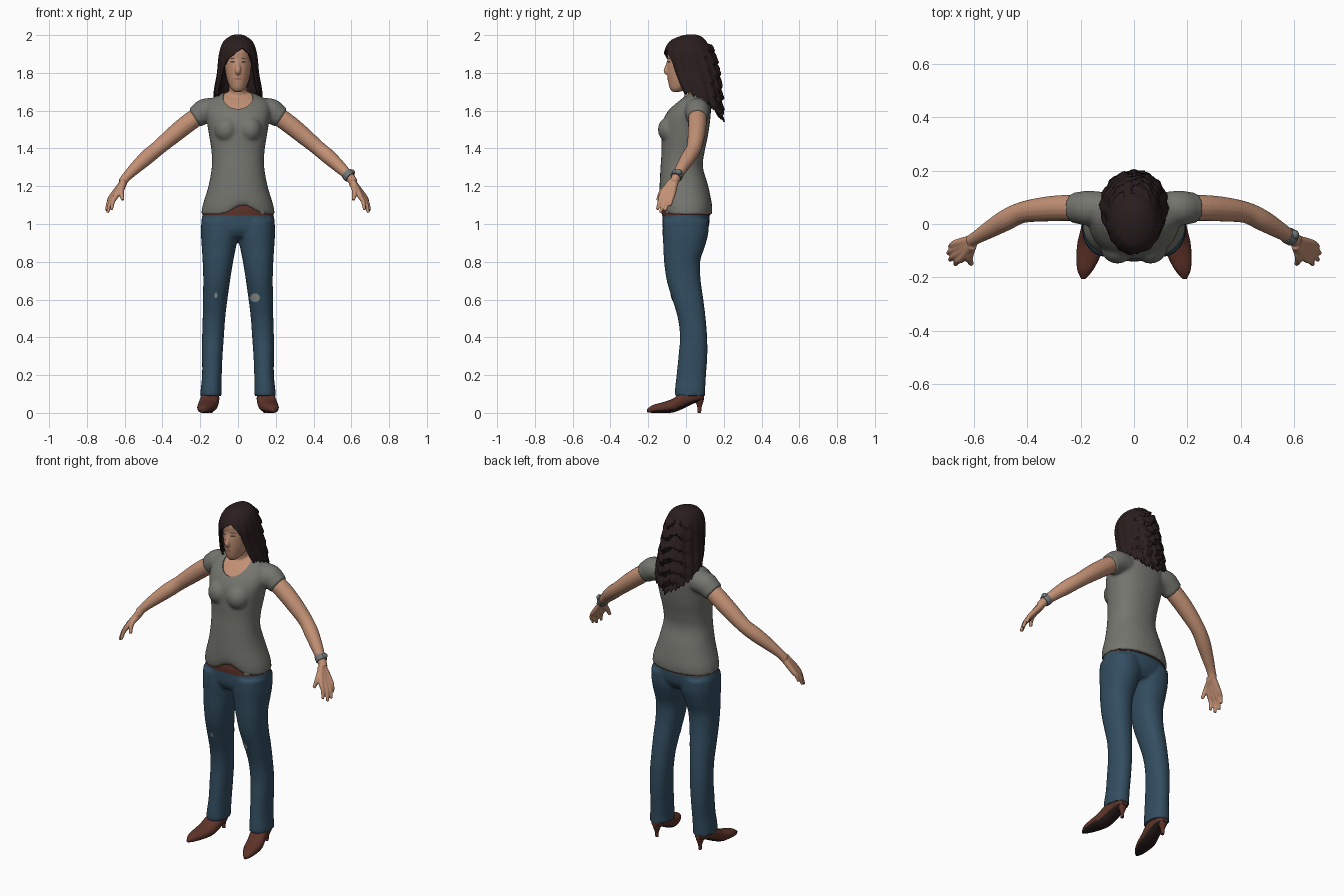
import bpy, bmesh, math
from mathutils import Vector
from mathutils.bvhtree import BVHTree

if "Cube" in bpy.data.objects:
    bpy.data.objects.remove(bpy.data.objects["Cube"])

COLOURS = {
    "skin": (0.54, 0.28, 0.175), "shirt_grey": (0.18, 0.18, 0.16), "denim": (0.033, 0.075, 0.118),
    "hair_brown": (0.024, 0.013, 0.013), "leather": (0.11, 0.033, 0.022), "sole_dark": (0.02, 0.012, 0.01),
    "metal_grey": (0.16, 0.18, 0.18), "worn_patch": (0.3, 0.31, 0.31), "lips": (0.42, 0.16, 0.11),
    "eye_dark": (0.09, 0.06, 0.05)}
MATS = {}
for key, rgb in COLOURS.items():
    MATS[key] = bpy.data.materials.new(key)
    MATS[key].diffuse_color = (*rgb, 1)


def spline(rows, steps=5):
    """Catmull-Rom interpolation through rows of numbers."""
    out = []
    for i in range(len(rows) - 1):
        a, b, c, d = rows[max(i - 1, 0)], rows[i], rows[i + 1], rows[min(i + 2, len(rows) - 1)]
        for k in range(steps):
            t = k / steps
            out.append([0.5 * (2 * q + (r - p) * t + (2 * p - 5 * q + 4 * r - s) * t * t
                               + (3 * q - p - 3 * r + s) * t ** 3) for p, q, r, s in zip(a, b, c, d)])
    return out + [list(rows[-1])]


def skin_rings(bm, rings):
    """Bridge point rings and close both ends with fans."""
    vs = [[bm.verts.new(p) for p in r] for r in rings]
    n = len(vs[0])
    for a, b in zip(vs, vs[1:]):
        for i in range(n):
            bm.faces.new((a[i], a[(i + 1) % n], b[(i + 1) % n], b[i]))
    for r in (vs[0], vs[-1]):
        c = bm.verts.new(sum((v.co for v in r), Vector()) / n)
        for i in range(n):
            bm.faces.new((r[i], r[(i + 1) % n], c))


def loft(bm, rows, axis="z", s=1, power=0.9, n=32):
    """Rows are (position, a0, a1, b0, b1): oval sections along an axis."""
    rings = []
    for t, a0, a1, b0, b1 in spline(rows):
        ring = []
        for i in range(n):
            c, d = math.cos(math.tau * i / n), math.sin(math.tau * i / n)
            a = (a0 + a1) / 2 + (a1 - a0) / 2 * math.copysign(abs(c) ** power, c)
            b = (b0 + b1) / 2 + (b1 - b0) / 2 * math.copysign(abs(d) ** power, d)
            ring.append((s * a, b, t) if axis == "z" else (s * a, t, b))
        rings.append(ring)
    skin_rings(bm, rings)


def tube(bm, rows, s=1, n=16):
    """Rows are (x, y, z, radius)."""
    pts = spline(rows, 4)
    rings = []
    for i, p in enumerate(pts):
        d = Vector(pts[min(i + 1, len(pts) - 1)][:3]) - Vector(pts[max(i - 1, 0)][:3])
        u = d.cross(Vector((0.1, 1, 0.05))).normalized()
        v = d.cross(u).normalized()
        ring = [Vector(p[:3]) + p[3] * (u * math.cos(math.tau * k / n) + v * math.sin(math.tau * k / n))
                for k in range(n)]
        rings.append([(s * q.x, q.y, q.z) for q in ring])
    skin_rings(bm, rings)


def ball(bm, centre, size):
    vs = bmesh.ops.create_uvsphere(bm, u_segments=24, v_segments=16, radius=1)["verts"]
    for v in vs:
        v.co = Vector(centre) + Vector(a * b for a, b in zip(v.co, size))


def finish(name, bm, mat, angle=50):
    bmesh.ops.recalc_face_normals(bm, faces=bm.faces)
    me = bpy.data.meshes.new(name)
    bm.to_mesh(me)
    bm.free()
    me.materials.append(MATS[mat])
    ob = bpy.data.objects.new(name, me)
    bpy.context.collection.objects.link(ob)
    me.shade_smooth()
    me.set_sharp_from_angle(angle=math.radians(angle))
    return ob


def bake(ob, mat, angle=50):
    """Apply the modifiers and restore material and shading."""
    bpy.context.view_layer.update()
    me = bpy.data.meshes.new_from_object(ob.evaluated_get(bpy.context.evaluated_depsgraph_get()))
    ob.modifiers.clear()
    ob.data = me
    me.materials.clear()
    me.materials.append(MATS[mat])
    me.shade_smooth()
    me.set_sharp_from_angle(angle=math.radians(angle))
    return ob


def fuse(ob, mat, voxel, smooth=4):
    """Merge overlapping solids into one soft surface."""
    m = ob.modifiers.new("merge", "REMESH")
    m.mode, m.voxel_size = "VOXEL", voxel
    m = ob.modifiers.new("soften", "SMOOTH")
    m.factor, m.iterations = 0.5, smooth
    return bake(ob, mat)


def decal(name, target, x, z, rx, rz, mat, lift=0.003):
    """Thin oval plate laid on the front of a surface."""
    bm = bmesh.new()
    bmesh.ops.create_circle(bm, cap_ends=True, cap_tris=True, segments=16, radius=1)
    bmesh.ops.subdivide_edges(bm, edges=bm.edges, cuts=1, use_grid_fill=True)
    tree = BVHTree.FromPolygons([v.co for v in target.data.vertices],
                                [p.vertices for p in target.data.polygons])
    for v in bm.verts:
        px, pz = x + v.co.x * rx, z + v.co.y * rz
        hit = tree.ray_cast(Vector((px, -1, pz)), Vector((0, 1, 0)))[0]
        v.co = (px, (hit.y if hit else 0) - lift, pz)
    return finish(name, bm, mat)


# Shirt: torso, bust and sleeves, with arched front hem and scooped neckline
TORSO = [(z, -w, w, f, b) for z, w, f, b in (
    (1.05, .195, -.132, .137), (1.10, .187, -.14, .138), (1.2, .157, -.14, .118), (1.3, .139, -.135, .09),
    (1.38, .14, -.13, .098), (1.46, .152, -.13, .115), (1.54, .165, -.125, .127), (1.6, .172, -.094, .132),
    (1.65, .157, -.047, .127), (1.68, .112, -.01, .117), (1.7, .06, .01, .1))]
bm = bmesh.new()
loft(bm, TORSO)
for s in (1, -1):
    ball(bm, (s * .062, -.083, 1.5), (.064, .066, .07))
    tube(bm, [(.11, .06, 1.605, .06), (.17, .06, 1.6, .066), (.205, .06, 1.578, .061), (.23, .06, 1.562, .057)], s)
for v in bm.verts:
    if v.co.z < 1.2 and v.co.y < 0:
        v.co.z += .055 * math.exp(-((v.co.x - .03) / .07) ** 2) * (1.2 - v.co.z) / .15
shirt = fuse(finish("shirt", bm, "shirt_grey"), "shirt_grey", .009)
bm = bmesh.new()
ball(bm, (0, -.03, 1.7), (.085, .115, .105))
cutter = finish("neckline_cutter", bm, "shirt_grey")
cutter.hide_render = True
cut = shirt.modifiers.new("neckline", "BOOLEAN")
cut.operation, cut.object, cut.solver = "DIFFERENCE", cutter, "EXACT"
bake(shirt, "shirt_grey")
bpy.data.objects.remove(cutter)

# Neck and upper chest
bm = bmesh.new()
loft(bm, [(z, a + .009, b - .009, f + .009, k - .009) for z, a, b, f, k in TORSO[6:]])
tube(bm, [(0, .05, 1.62, .052), (0, .04, 1.68, .048), (0, .02, 1.78, .047)])
fuse(finish("neck_and_chest", bm, "skin"), "skin", .007, 3)

# Head with nose
bm = bmesh.new()
loft(bm, [(z, -w, w, f, b) for z, w, f, b in (
    (1.70, .02, -.072, -.03), (1.715, .036, -.084, 0), (1.74, .05, -.092, .05), (1.78, .062, -.098, .08),
    (1.83, .07, -.1, .1), (1.87, .074, -.097, .11), (1.92, .075, -.098, .11), (1.96, .06, -.075, .09),
    (1.985, .03, -.03, .06))], power=1)
tube(bm, [(0, -.09, 1.87, .008), (0, -.098, 1.835, .012), (0, -.104, 1.81, .015), (0, -.095, 1.798, .012)])
head = fuse(finish("head", bm, "skin"), "skin", .0045, 3)
for s, side in ((1, "left"), (-1, "right")):
    decal(side + "_eye", head, s * .029, 1.858, .013, .005, "eye_dark", .002)
    decal(side + "_eyebrow", head, s * .03, 1.877, .016, .0025, "eye_dark", .002)
decal("mouth", head, 0, 1.768, .021, .0065, "lips", .002)

# Hair: a cap whose lower edge sweeps over the brow and falls down the back
PROFILE = spline([(2.0, 0, .03, .03), (1.997, .025, -.005, .06), (1.985, .05, -.045, .085), (1.96, .077, -.088, .108),
                  (1.9, .097, -.113, .135), (1.8, .106, -.1, .16), (1.7, .122, -.06, .172), (1.6, .122, 0, .178),
                  (1.5, .09, .07, .18)], 8)
EDGE = [(-180, 1.54), (-140, 1.58), (-110, 1.63), (-90, 1.66), (-54, 1.68), (-47, 1.83), (-30, 1.875), (0, 1.915),
        (15, 1.93), (35, 1.9), (47, 1.85), (54, 1.69), (90, 1.66), (110, 1.63), (140, 1.57), (180, 1.54)]


def lookup(table, x):
    for a, b in zip(table, table[1:]):
        lo, hi = min(a[0], b[0]), max(a[0], b[0])
        if lo <= x <= hi:
            t = (x - a[0]) / (b[0] - a[0])
            return [p + (q - p) * t for p, q in zip(a[1:], b[1:])]
    return table[-1][1:]


bm = bmesh.new()
COLS, ROWS = 96, 40
grid = []
for i in range(COLS):
    deg = -180 + 360 * i / COLS
    th = math.radians(deg)
    low = lookup(EDGE, deg)[0] + (.03 * (i * 5 % 8) / 8 if abs(deg) > 60 else 0)
    col = []
    for j in range(ROWS + 1):
        z = 2 - (2 - low) * (j / ROWS) ** 1.5
        w, f, b = lookup(PROFILE, z)
        lock = 1 + .025 * math.sin(16 * th + 9 * z) * min(1, (2 - z) * 6)
        y = (f + b) / 2 - (b - f) / 2 * math.cos(th) * lock
        if z < 1.95:
            y += max(0, -math.cos(th) - .3) * .035 * (1 - (z * 15 + .3 * math.sin(5 * th)) % 1)
        col.append(bm.verts.new((w * math.sin(th) * lock, y, z)))
    grid.append(col)
for i in range(COLS):
    for j in range(ROWS):
        a, b = grid[i], grid[(i + 1) % COLS]
        bm.faces.new((a[j], a[j + 1], b[j + 1], b[j]))
bmesh.ops.remove_doubles(bm, verts=bm.verts, dist=.0003)
hair = finish("hair", bm, "hair_brown")
thick = hair.modifiers.new("thickness", "SOLIDIFY")
thick.thickness, thick.offset = .008, 0
bake(hair, "hair_brown", 40)

# Jeans: hips and two legs
bm = bmesh.new()
loft(bm, [(.93, -.17, .17, -.1, .085), (.97, -.19, .19, -.122, .115), (1.02, -.194, .194, -.125, .125),
          (1.09, -.175, .175, -.122, .12)])
for s in (1, -1):
    loft(bm, [(.09, .085, .2, -.06, .102), (.13, .087, .197, -.058, .102), (.2, .086, .19, -.05, .106),
              (.3, .082, .19, -.04, .113), (.4, .075, .19, -.032, .112), (.5, .068, .187, -.043, .104),
              (.6, .056, .186, -.072, .092), (.7, .042, .184, -.102, .078), (.8, .026, .187, -.116, .075),
              (.88, .01, .192, -.12, .1), (.95, -.004, .196, -.124, .118), (1.02, 0, .194, -.122, .12)], s=s)
jeans = fuse(finish("jeans", bm, "denim"), "denim", .009, 3)
decal("left_knee_patch", jeans, .09, .61, .026, .023, "worn_patch")
decal("right_knee_patch", jeans, -.117, .622, .008, .015, "worn_patch")

# Belt and buckle
bm = bmesh.new()
loft(bm, [(1.045, -.188, .188, -.128, .128), (1.075, -.182, .182, -.129, .128), (1.11, -.172, .172, -.125, .122)])
belt = finish("belt", bm, "leather")
decal("belt_buckle", belt, .13, 1.066, .014, .011, "metal_grey", .006)

for s, side in ((1, "left"), (-1, "right")):
    # Arm and hand
    bm = bmesh.new()
    tube(bm, [(.17, .06, 1.6, .048), (.26, .06, 1.537, .049), (.34, .055, 1.473, .046), (.42, .043, 1.405, .04),
              (.48, .015, 1.355, .04), (.54, -.02, 1.3, .033), (.59, -.05, 1.25, .025), (.612, -.064, 1.22, .024)], s)
    for y, knuckle, tip in ((-.08, (.642, -.126, 1.155), (.67, -.152, 1.075)),
                            (-.073, (.655, -.109, 1.145), (.69, -.135, 1.06)),
                            (-.065, (.661, -.09, 1.145), (.697, -.11, 1.07)),
                            (-.058, (.661, -.071, 1.155), (.69, -.085, 1.095))):
        mid = [a * .5 + b * .5 + c for a, b, c in zip(knuckle, tip, (.006, 0, .004))]
        tube(bm, [(.605, y, 1.225, .018), (*knuckle, .0155), (*mid, .0115), (*tip, .008)], s)
    tube(bm, [(.607, -.07, 1.215, .02), (.618, -.125, 1.175, .0145), (.61, -.15, 1.125, .009)], s)
    fuse(finish(side + "_arm", bm, "skin"), "skin", .0045, 2)

    # Shoe with dark sole
    bm = bmesh.new()
    loft(bm, [(-.207, .183, .197, .004, .02), (-.175, .155, .212, .0, .042), (-.125, .128, .216, 0, .056),
              (-.07, .11, .212, .002, .075), (-.02, .1, .2, .02, .112), (.03, .1, .19, .045, .125),
              (.07, .108, .18, .06, .12), (.095, .125, .163, .068, .115)], "y", s)
    shoe = finish(side + "_shoe", bm, "leather")
    shoe.data.materials.append(MATS["sole_dark"])
    for p in shoe.data.polygons:
        p.material_index = int(p.normal.z < -.55)

    # Heel
    bm = bmesh.new()
    loft(bm, [(0, .135, .152, .062, .08), (.03, .133, .154, .06, .083), (.06, .122, .165, .05, .092),
              (.085, .115, .172, .03, .095)], s=s)
    finish(side + "_heel", bm, "leather")

# Wristwatch
bm = bmesh.new()
tube(bm, [(.573, -.041, 1.268, .031), (.584, -.047, 1.257, .032), (.594, -.053, 1.247, .031)])
ball(bm, (.603, -.04, 1.273), (.016, .018, .016))
finish("wristwatch", bm, "metal_grey")

for m in bpy.data.materials:
    if m.users and not m.is_grease_pencil:
        m.use_nodes = True
        m.node_tree.nodes["Principled BSDF"].inputs["Base Color"].default_value = m.diffuse_color
